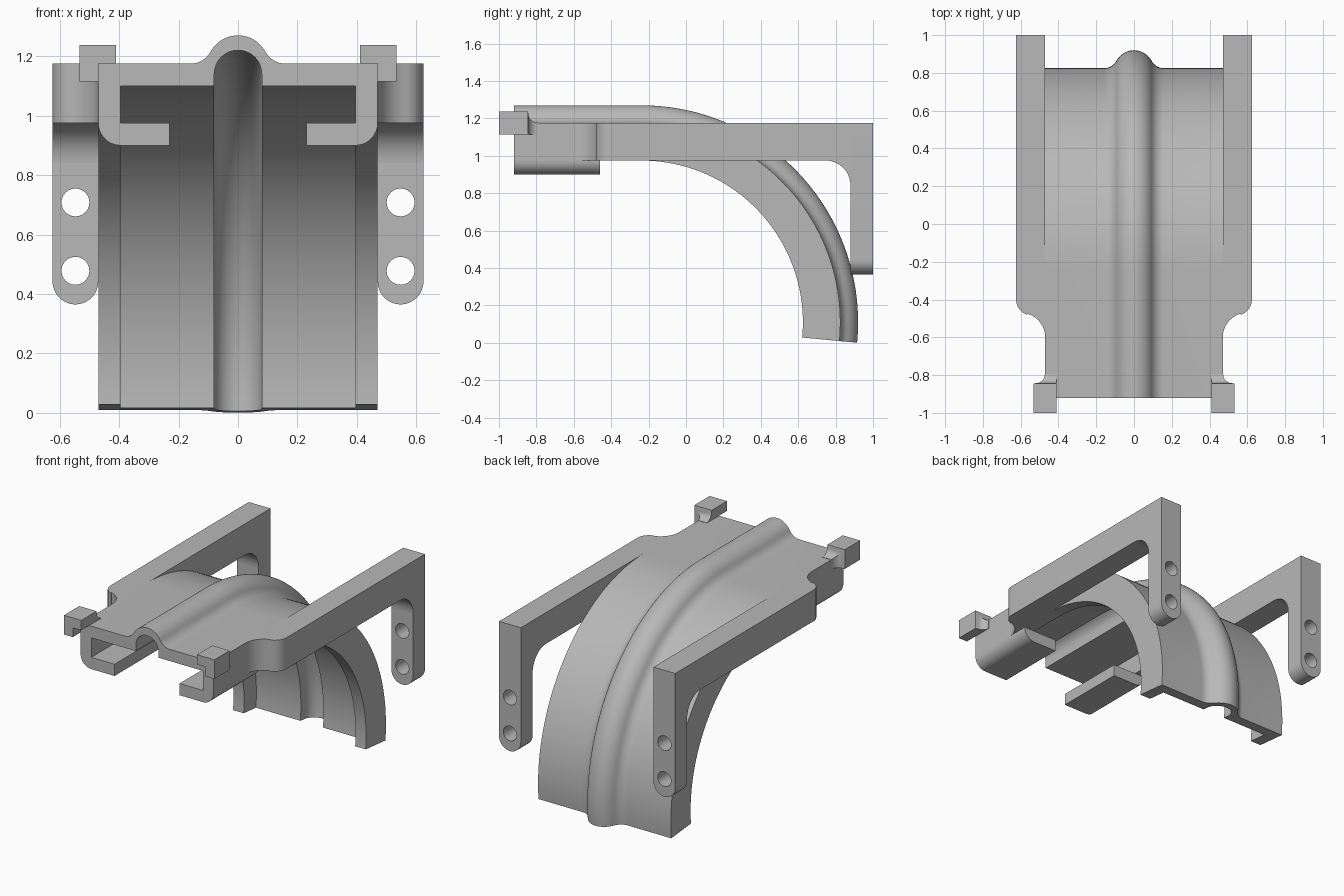
import bpy, bmesh, math

cube = bpy.data.objects.get("Cube")
if cube:
    bpy.data.objects.remove(cube, do_unlink=True)

# One plain grey for the whole bracket
grey = bpy.data.materials.new("plain grey")
grey.use_nodes = True
grey.diffuse_color = (0.48, 0.48, 0.48, 1)
grey.node_tree.nodes["Principled BSDF"].inputs["Base Color"].default_value = grey.diffuse_color


def arc(cx, cy, r, start, end, n=12):
    angles = [math.radians(start + (end - start) * i / n) for i in range(n + 1)]
    return [(cx + r * math.cos(a), cy + r * math.sin(a)) for a in angles]


def loft(name, rings, mirror=False):
    """Skin a list of matching closed rings and cap both ends."""
    bm = bmesh.new()
    loops = [[bm.verts.new(p) for p in ring] for ring in rings]
    for a, b in zip(loops, loops[1:]):
        for i in range(len(a)):
            j = (i + 1) % len(a)
            bm.faces.new((a[i], a[j], b[j], b[i]))
    bm.faces.new(loops[0])
    bm.faces.new(loops[-1])
    bmesh.ops.recalc_face_normals(bm, faces=bm.faces)
    mesh = bpy.data.meshes.new(name)
    bm.to_mesh(mesh)
    bm.free()
    mesh.materials.append(grey)
    obj = bpy.data.objects.new(name, mesh)
    bpy.context.collection.objects.link(obj)
    if mirror:
        obj.modifiers.new("mirror", "MIRROR")
    return obj


def prism(name, pts, axis, lo, hi, mirror=False):
    """Extrude a flat outline along the x, y or z axis."""
    place = {"x": lambda p, t: (t, p[0], p[1]),
             "y": lambda p, t: (p[0], t, p[1]),
             "z": lambda p, t: (p[0], p[1], t)}[axis]
    return loft(name, [[place(p, t) for p in pts] for t in (lo, hi)], mirror)


def select_only(obj):
    bpy.ops.object.select_all(action="DESELECT")
    obj.select_set(True)
    bpy.context.view_layer.objects.active = obj


# Main levels
TOP, CEILING, UNDER = 1.175, 1.10, 0.975
SIDE, INNER, OUTER = 0.47, 0.395, 0.624
FRONT, BEND_Y, BEND_Z = -0.92, -0.24, 0.11
parts = []

# Curved cover: ribbed channel section, straight at the front, bent down at the back
link = math.degrees(math.atan2(0.085, 0.159))
half = arc(0, 1.14, 0.08, 90, 0) + [(0.08, CEILING), (INNER, CEILING), (INNER, UNDER),
                                    (SIDE, UNDER), (SIDE, TOP)]
half += arc(0.159, 1.25, 0.075, 270, 180 + link, 8)
half += arc(0, 1.165, 0.105, link, 90)[1:]
inside = len(arc(0, 0, 1, 0, 1))
# Right half runs inside to outside; left half returns from outside to inside
section = half + [(-x, z) for x, z in reversed(half[1:-1])]
rings = [[(x, FRONT, z) for x, z in section]]
steps = 48
for i in range(steps + 1):
    a = math.radians(95.4) * i / steps
    rings.append([(x, BEND_Y + (z - BEND_Z) * math.sin(a),
                   BEND_Z + (z - BEND_Z) * math.cos(a)) for x, z in section])

# The closed section meets itself on the centre line, so build it as a mirrored half
half_rings = [ring[:len(half)] for ring in rings]
cover = loft("curved_cover", half_rings, True)
bm = bmesh.new()
bm.from_mesh(cover.data)
seam = [f for f in bm.faces if all(abs(v.co.x) < 1e-5 for v in f.verts)]
bmesh.ops.delete(bm, geom=seam, context="FACES")
bm.to_mesh(cover.data)
bm.free()
parts.append(cover)

# Hooked lips under the front
lip = [(SIDE, UNDER)] + arc(INNER, UNDER, 0.075, 0, -90)[1:]
lip += [(0.23, 0.90), (0.23, UNDER)]
parts.append(prism("hooked_lip", lip, "y", FRONT, -0.46, True))

# Side arms with an S-shaped shoulder
plan = arc(0.60, -0.60, 0.13, 180, 106.6)
plan += arc(0.54, -0.40, OUTER - 0.54, -73.4, 0)
plan += [(OUTER, 0.88), (SIDE, 0.88)]
parts.append(prism("side_arm", plan, "z", UNDER, TOP, True))

# Rounded gusset between arm and leg
gusset = [(0.88, UNDER)] + arc(0.745, UNDER - 0.135, 0.135, 90, 0)
parts.append(prism("leg_gusset", gusset, "x", SIDE, OUTER, True))

# Back legs with round ends and two bolt holes
mid, rad = (SIDE + OUTER) / 2, (OUTER - SIDE) / 2
outline = [(OUTER, TOP), (SIDE, TOP)] + arc(mid, 0.365 + rad, rad, 180, 360, 24)
leg = prism("back_leg", outline, "y", 0.88, 1.0)
for z in (0.478, 0.708):
    cutter = prism("hole_cutter", arc(mid, z, 0.047, 0, 345, 23), "y", 0.8, 1.1)
    cutter.hide_render = True
    cut = leg.modifiers.new("hole", "BOOLEAN")
    cut.object, cut.operation, cut.solver = cutter, "DIFFERENCE", "EXACT"
    select_only(leg)
    bpy.ops.object.modifier_apply(modifier=cut.name)
    bpy.data.objects.remove(cutter, do_unlink=True)
leg.modifiers.new("mirror", "MIRROR")
parts.append(leg)


# Front corner blocks wrapped over the cover edge, flared into it behind
def corner(y, t):
    pts = [(0.41, TOP), (0.41, TOP + t), (SIDE + t, TOP + t),
           (SIDE + t, 1.115), (SIDE, 1.115), (SIDE, TOP)]
    return [(x, y, z) for x, z in pts]


flare = arc(-0.795, 0.05, 0.048, 180, 270, 8)
block = [corner(-1.0, 0.063), corner(-0.845, 0.063)]
parts.append(loft("corner_block", block + [corner(y, t) for y, t in flare], True))

# Bake the mirrors and smooth the rounded faces
for obj in parts:
    select_only(obj)
    for mod in list(obj.modifiers):
        bpy.ops.object.modifier_apply(modifier=mod.name)
    bpy.ops.object.shade_smooth_by_angle(angle=math.radians(30))
